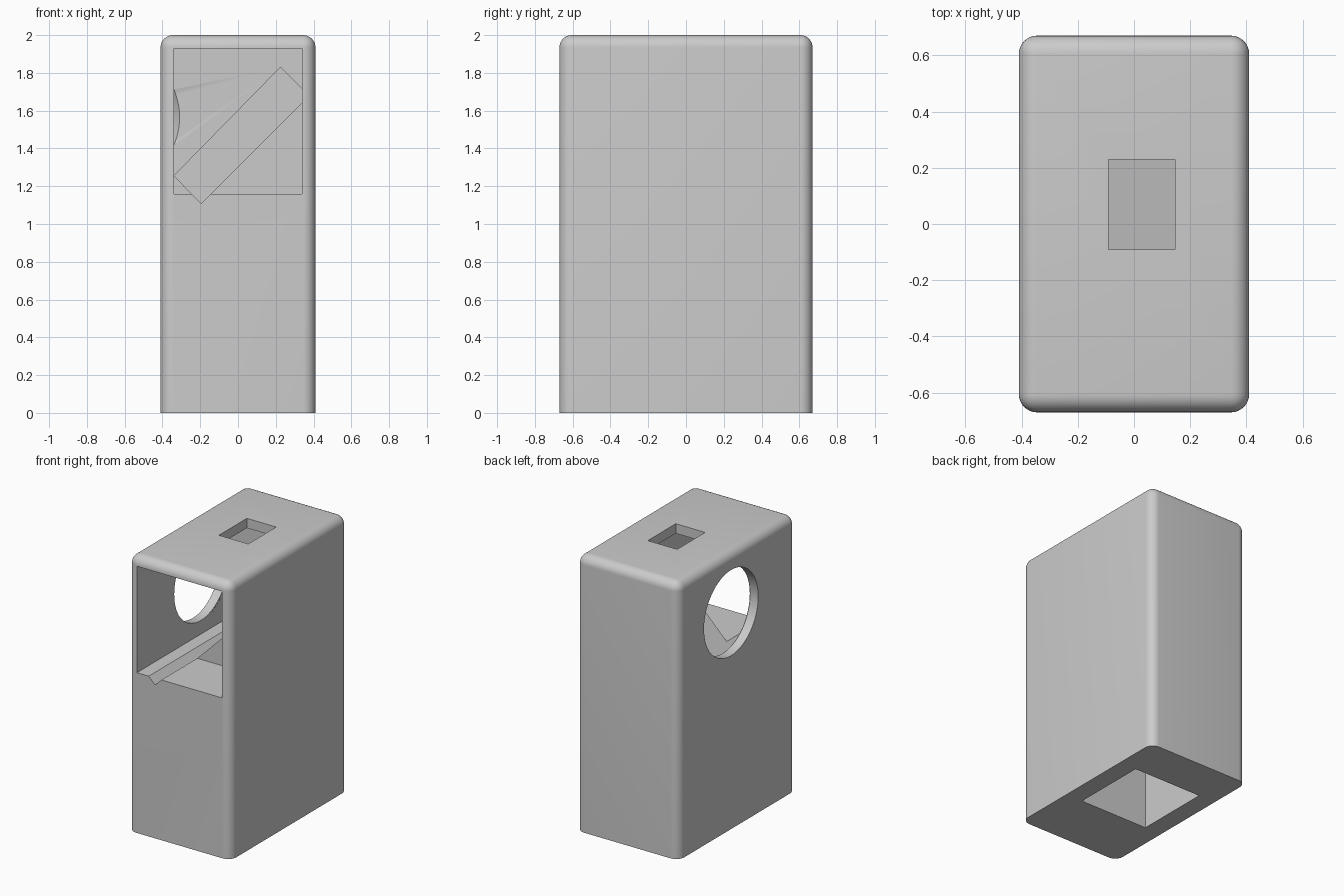
import bpy, bmesh
from mathutils import Matrix, Vector

cube = bpy.data.objects.get("Cube")
if cube:
    bpy.data.objects.remove(cube, do_unlink=True)

grey = bpy.data.materials.new("light_grey")
grey.use_nodes = True
colour = (0.6, 0.6, 0.6, 1)
grey.diffuse_color = colour
grey.node_tree.nodes["Principled BSDF"].inputs["Base Color"].default_value = colour


def add_object(name, bm):
    bmesh.ops.recalc_face_normals(bm, faces=bm.faces)
    mesh = bpy.data.meshes.new(name)
    bm.to_mesh(mesh)
    bm.free()
    mesh.materials.append(grey)
    obj = bpy.data.objects.new(name, mesh)
    bpy.context.collection.objects.link(obj)
    return obj


def prism(name, profile, y0, y1):
    """Extrude an x-z profile along y."""
    bm = bmesh.new()
    face = bm.faces.new([bm.verts.new((x, y0, z)) for x, z in profile])
    out = bmesh.ops.extrude_face_region(bm, geom=[face])
    verts = [v for v in out["geom"] if isinstance(v, bmesh.types.BMVert)]
    bmesh.ops.translate(bm, verts=verts, vec=(0, y1 - y0, 0))
    return add_object(name, bm)


def box(name, x0, x1, y0, y1, z0, z1):
    return prism(name, [(x0, z0), (x1, z0), (x1, z1), (x0, z1)], y0, y1)


def cone_x(name, r0, r1, x0, x1, y, z):
    """Round cutter lying along x."""
    bm = bmesh.new()
    place = Matrix.Translation(Vector(((x0 + x1) / 2, y, z))) @ Matrix.Rotation(1.5707963, 4, "Y")
    bmesh.ops.create_cone(bm, cap_ends=True, segments=64, radius1=r0,
                          radius2=r1, depth=x1 - x0, matrix=place)
    return add_object(name, bm)


# Housing: rounded everywhere except around the base
housing = box("housing", -0.41, 0.41, -0.67, 0.67, 0, 2)
bm = bmesh.new()
bm.from_mesh(housing.data)
edges = [e for e in bm.edges if max(v.co.z for v in e.verts) > 1]
bmesh.ops.bevel(bm, geom=edges, offset=0.065, segments=8, profile=0.5, affect="EDGES")
bm.to_mesh(housing.data)
bm.free()

cutters = [
    # Front bay with a flat floor
    box("front_bay", -0.34, 0.34, -1, -0.26, 1.16, 1.93),
    # Rear chamber above a diagonal ramp
    prism("rear_chamber", [(-0.34, 1.16), (-0.145, 1.16), (0.34, 1.645),
                           (0.34, 1.93), (-0.34, 1.93)], -0.3, 0.345),
    # Diagonal plate slot, running deeper than the chamber
    prism("plate_slot", [(-0.339, 1.255), (-0.195, 1.109), (0.34, 1.644),
                         (0.34, 1.715), (0.225, 1.83)], -1, 0.42),
    # Round side opening and its tapered inner end
    cone_x("side_opening", 0.31, 0.31, -0.6, -0.335, 0.07, 1.565),
    cone_x("side_opening_taper", 0.32, 0.27, -0.345, -0.305, 0.07, 1.565),
    # Top window
    box("top_window", -0.09, 0.145, -0.09, 0.23, 1.8, 2.2),
    # Hollow in the base
    box("base_hollow", -0.275, 0.275, -0.21, 0.345, -0.2, 1.0),
]

bpy.ops.object.select_all(action="DESELECT")
bpy.context.view_layer.objects.active = housing
housing.select_set(True)
for cutter in cutters:
    cutter.hide_render = True
    mod = housing.modifiers.new(cutter.name, "BOOLEAN")
    mod.operation = "DIFFERENCE"
    mod.solver = "EXACT"
    mod.object = cutter
    bpy.ops.object.modifier_apply(modifier=mod.name)
    bpy.data.objects.remove(cutter, do_unlink=True)

bpy.ops.object.shade_smooth_by_angle(angle=0.5)
